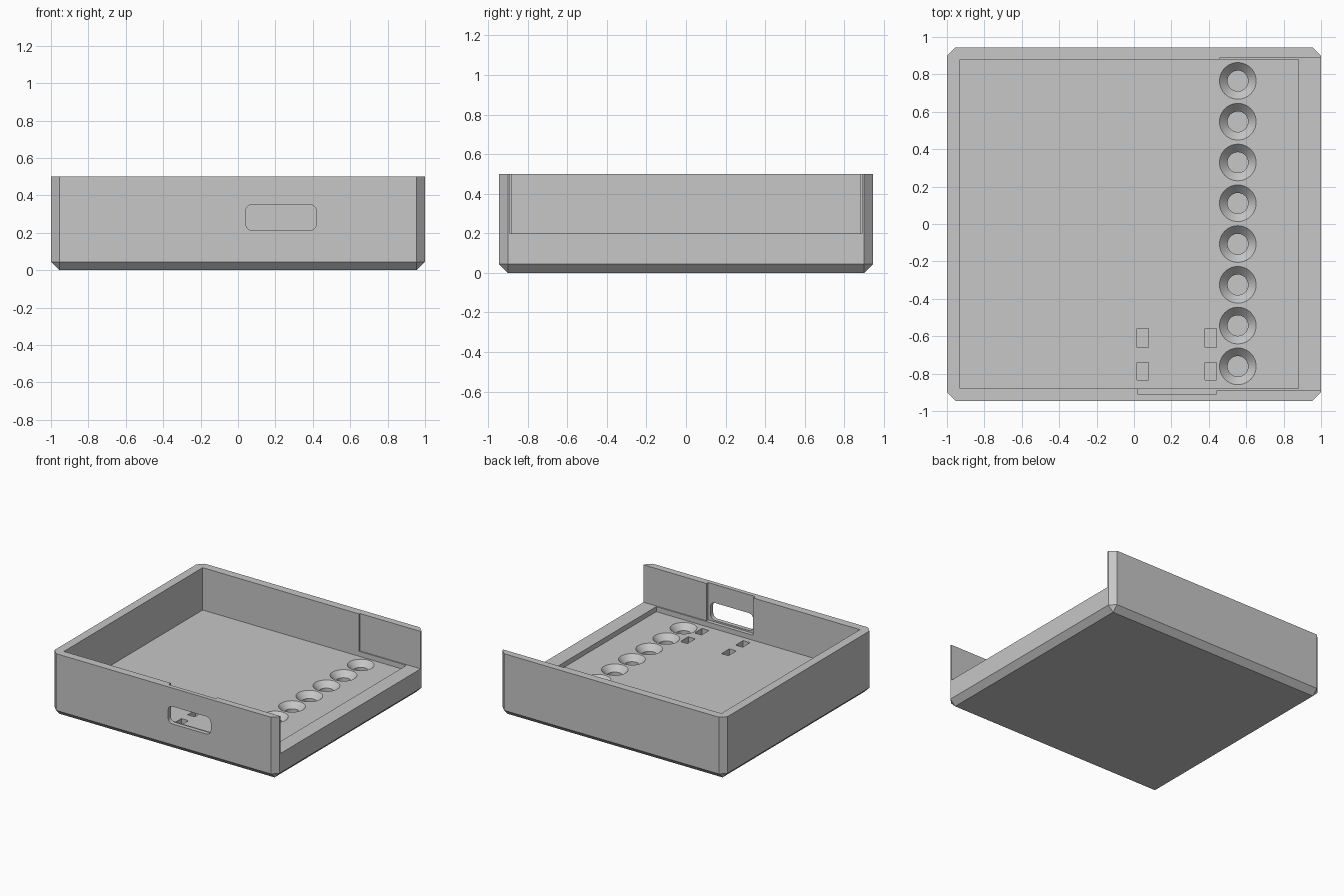
import bpy, bmesh, math
from mathutils import Matrix

cube = bpy.data.objects.get("Cube")
if cube:
    bpy.data.objects.remove(cube, do_unlink=True)

HALF_X, HALF_Y, HEIGHT = 1.0, 0.945, 0.5
CHAMFER = 0.045
FLOOR, LIP = 0.16, 0.2

grey = bpy.data.materials.new("plain_grey")
grey.use_nodes = True
colour = (0.57, 0.57, 0.57, 1)
grey.diffuse_color = colour
grey.node_tree.nodes["Principled BSDF"].inputs["Base Color"].default_value = colour


def make_object(name, bm):
    bmesh.ops.recalc_face_normals(bm, faces=bm.faces)
    mesh = bpy.data.meshes.new(name)
    bm.to_mesh(mesh)
    bm.free()
    obj = bpy.data.objects.new(name, mesh)
    bpy.context.collection.objects.link(obj)
    return obj


def prism(name, outline, z0, z1, matrix=Matrix()):
    bm = bmesh.new()
    low = [bm.verts.new((x, y, z0)) for x, y in outline]
    high = [bm.verts.new((x, y, z1)) for x, y in outline]
    bm.faces.new(low)
    bm.faces.new(high)
    n = len(outline)
    for i in range(n):
        j = (i + 1) % n
        bm.faces.new((low[i], low[j], high[j], high[i]))
    bm.transform(matrix)
    return make_object(name, bm)


def rect(x0, x1, y0, y1):
    return [(x0, y0), (x1, y0), (x1, y1), (x0, y1)]


def rounded_rect(x0, x1, y0, y1, r, steps=6):
    pts = []
    corners = [(x1 - r, y1 - r), (x0 + r, y1 - r), (x0 + r, y0 + r), (x1 - r, y0 + r)]
    for k, (cx, cy) in enumerate(corners):
        for s in range(steps + 1):
            a = math.pi / 2 * (k + s / steps)
            pts.append((cx + r * math.cos(a), cy + r * math.sin(a)))
    return pts


def revolve(name, profile, x, y, sides=40):
    bm = bmesh.new()
    rings = []
    for r, z in profile:
        angles = [2 * math.pi * i / sides for i in range(sides)]
        rings.append([bm.verts.new((x + r * math.cos(a), y + r * math.sin(a), z)) for a in angles])
    for a, b in zip(rings, rings[1:]):
        for i in range(sides):
            j = (i + 1) % sides
            bm.faces.new((a[i], a[j], b[j], b[i]))
    bm.faces.new(rings[0])
    bm.faces.new(rings[-1])
    return make_object(name, bm)


def cut(body, cutter):
    mod = body.modifiers.new("cut", "BOOLEAN")
    mod.operation = "DIFFERENCE"
    mod.solver = "EXACT"
    mod.object = cutter
    bpy.ops.object.select_all(action="DESELECT")
    bpy.context.view_layer.objects.active = body
    body.select_set(True)
    bpy.ops.object.modifier_apply(modifier=mod.name)
    bpy.data.objects.remove(cutter, do_unlink=True)


# Outer block, chamfered on the upright and bottom edges
bm = bmesh.new()
bmesh.ops.create_cube(bm, size=1)
bmesh.ops.scale(bm, vec=(2 * HALF_X, 2 * HALF_Y, HEIGHT), verts=bm.verts)
bmesh.ops.translate(bm, vec=(0, 0, HEIGHT / 2), verts=bm.verts)
edges = [e for e in bm.edges if min(v.co.z for v in e.verts) < 0.01]
bmesh.ops.bevel(bm, geom=edges, offset=CHAMFER, offset_type="OFFSET",
                segments=1, profile=0.5, affect="EDGES")
tray = make_object("open_tray", bm)

# Main cavity
cut(tray, prism("cavity_cutter", rect(-0.93, 0.88, -0.88, 0.88), FLOOR, 0.7))

# Open right side, thinned wall ends and the recess behind the port
opening = [(1.1, 0.89), (0.46, 0.89), (0.46, 0), (0.02, 0), (0.02, -0.91),
           (0.44, -0.91), (0.44, -0.89), (1.1, -0.89)]
cut(tray, prism("opening_cutter", opening, LIP, 0.8))

# Rounded port through the front wall
upright = Matrix.Rotation(math.pi / 2, 4, "X")
cut(tray, prism("port_cutter", rounded_rect(0.04, 0.42, 0.212, 0.352, 0.04), 0.7, 1.1, upright))

# Row of countersunk blind holes
for i in range(8):
    y = 0.765 - i * 0.218
    profile = [(0.055, 0.07), (0.055, FLOOR - 0.045), (0.098, FLOOR), (0.098, FLOOR + 0.1)]
    cut(tray, revolve("hole_cutter", profile, 0.555, y))

# Four small rectangular pockets behind the port
for x in (0.015, 0.38):
    for y0, y1 in ((-0.66, -0.56), (-0.835, -0.74)):
        cut(tray, prism("pocket_cutter", rect(x, x + 0.062, y0, y1), 0.09, 0.3))

tray.data.materials.clear()
tray.data.materials.append(grey)
for p in tray.data.polygons:
    p.material_index = 0
bpy.ops.object.shade_smooth_by_angle(angle=math.radians(30))
